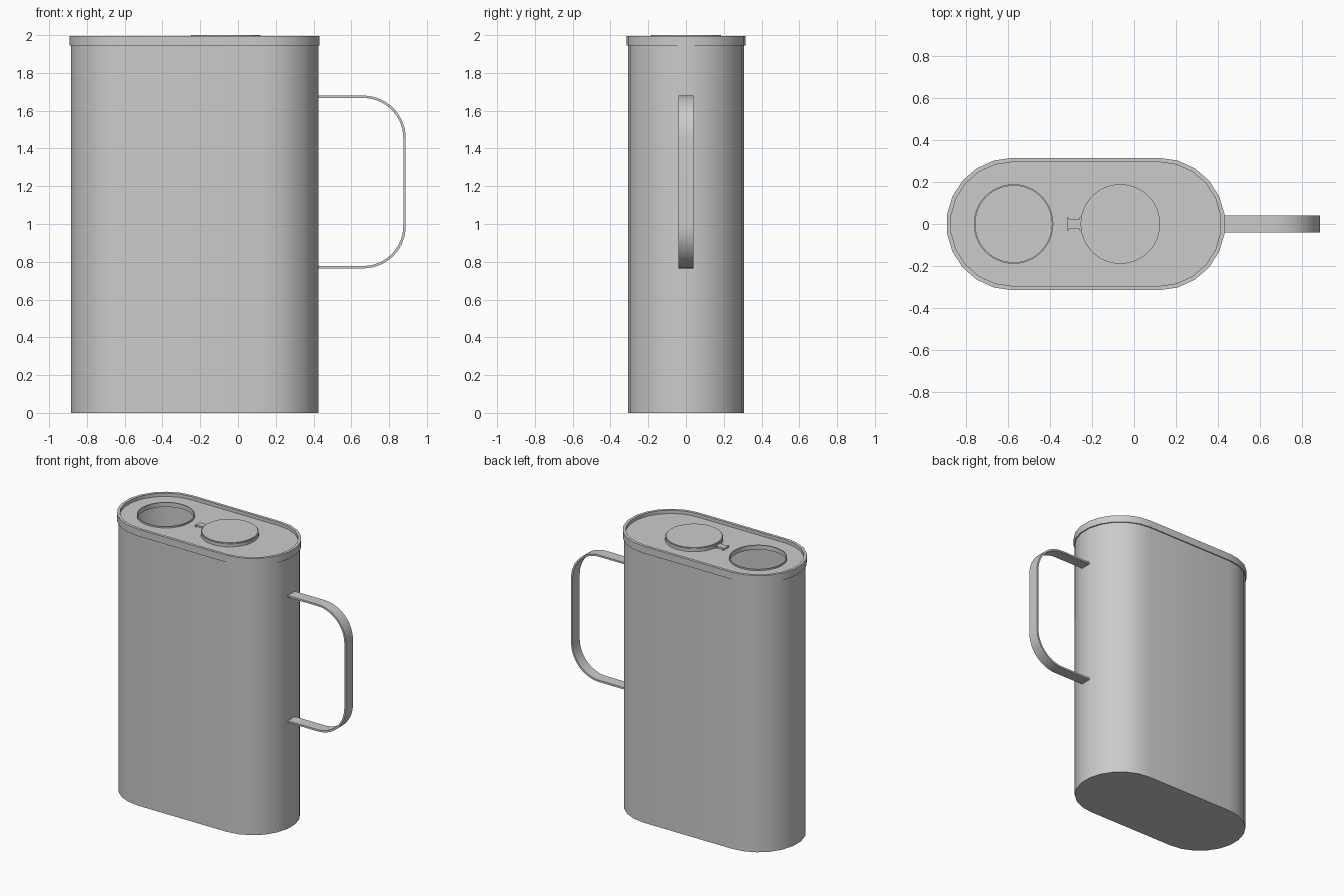
import bpy
import bmesh
from math import sin, cos, pi, radians
from mathutils import Matrix

if "Cube" in bpy.data.objects:
    bpy.data.objects.remove(bpy.data.objects["Cube"])

grey = bpy.data.materials.new("plain_grey")
grey.use_nodes = True
colour = (0.6, 0.6, 0.6, 1)
grey.diffuse_color = colour
grey.node_tree.nodes["Principled BSDF"].inputs["Base Color"].default_value = colour

MID = -0.23        # centre of the body
HALF = 0.35        # half of the straight side
HOLE_X, CAP_X = -0.575, -0.065


def arc(cx, cy, r, start, end, steps):
    """Points along an arc, angles in degrees."""
    angles = [radians(start + (end - start) * i / steps) for i in range(steps + 1)]
    return [(cx + r * cos(a), cy + r * sin(a)) for a in angles]


def circle(cx, r):
    return arc(cx, 0, r, 0, 360, 48)[:-1]


def stadium(r):
    return arc(MID + HALF, 0, r, -90, 90, 11) + arc(MID - HALF, 0, r, 90, 270, 11)


def extrude(name, loops, low, high, turn=None):
    """Solid from an outline and optional hole outlines, between two heights."""
    bm = bmesh.new()
    edges = []
    for loop in loops:
        verts = [bm.verts.new((x, y, low)) for x, y in loop]
        edges += [bm.edges.new((verts[i - 1], verts[i])) for i in range(len(verts))]
    bmesh.ops.triangle_fill(bm, edges=edges, use_beauty=True)
    made = bmesh.ops.extrude_face_region(bm, geom=bm.faces[:], use_keep_orig=True)
    top = [g for g in made["geom"] if isinstance(g, bmesh.types.BMVert)]
    bmesh.ops.translate(bm, verts=top, vec=(0, 0, high - low))
    if turn:
        bmesh.ops.transform(bm, matrix=turn, verts=bm.verts[:])
    bmesh.ops.recalc_face_normals(bm, faces=bm.faces[:])
    mesh = bpy.data.meshes.new(name)
    bm.to_mesh(mesh)
    bm.free()
    mesh.materials.append(grey)
    obj = bpy.data.objects.new(name, mesh)
    bpy.context.collection.objects.link(obj)
    bpy.ops.object.select_all(action='DESELECT')
    obj.select_set(True)
    bpy.context.view_layer.objects.active = obj
    bpy.ops.object.shade_smooth_by_angle(angle=radians(30))
    return obj


# Hollow body with a floor
extrude("body_wall", [stadium(0.308), stadium(0.295)], 0, 1.95)
extrude("body_floor", [stadium(0.3)], 0, 0.012)

# Lid with a raised rim and a pouring hole
extrude("lid_rim", [stadium(0.316), stadium(0.296)], 1.945, 1.996)
extrude("lid_plate", [stadium(0.3), circle(HOLE_X, 0.184)], 1.955, 1.972)
extrude("hole_collar", [circle(HOLE_X, 0.19), circle(HOLE_X, 0.183)], 1.95, 1.982)

# Round cap with its hinge
extrude("cap", [circle(CAP_X, 0.19)], 1.965, 1.994)
extrude("cap_top", [circle(CAP_X, 0.184)], 1.99, 2.0)
hinge = [(-0.32, 0.03), (-0.31, 0.03), (-0.31, 0.022), (-0.262, 0.022),
         (-0.262, 0.03), (-0.25, 0.03)]
extrude("cap_hinge", [hinge + [(x, -y) for x, y in reversed(hinge)]], 1.965, 1.985)

# Strap handle, drawn in the side plane and stood upright
LOW, HIGH, REACH, BEND, THICK = 0.765, 1.68, 0.888, 0.225, 0.013


def strap(inset):
    r = BEND - inset
    cx = REACH - BEND
    return ([(0.415, LOW + inset)] + arc(cx, LOW + BEND, r, -90, 0, 14)
            + arc(cx, HIGH - BEND, r, 0, 90, 14) + [(0.415, HIGH - inset)])


extrude("handle", [strap(0) + strap(THICK)[::-1]], -0.04, 0.04,
        Matrix.Rotation(pi / 2, 4, 'X'))
